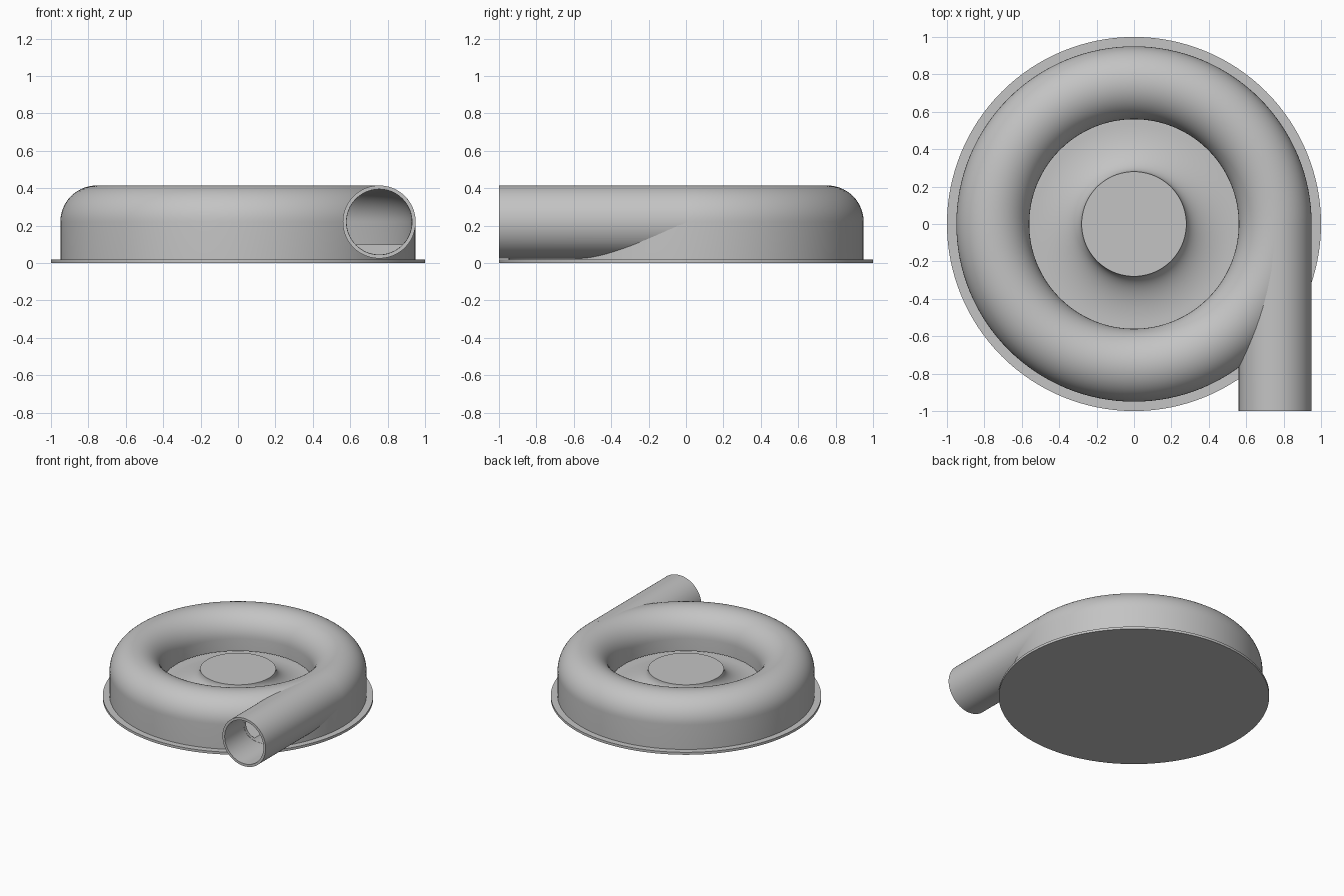
import bpy
from math import sin, cos, pi, radians

cube = bpy.data.objects.get("Cube")
if cube:
    bpy.data.objects.remove(cube, do_unlink=True)

RING, TUBE, WALL, MID = 0.755, 0.195, 0.02, 0.22   # volute radius, tube radius, wall, axis height
BASE, FLOOR, LIP = 0.02, 0.1, 0.12
BORE = TUBE - WALL

metal = bpy.data.materials.new("plain grey metal")
metal.use_nodes = True
grey = (0.55, 0.55, 0.55, 1)
metal.diffuse_color = grey
metal.node_tree.nodes["Principled BSDF"].inputs["Base Color"].default_value = grey


def add_mesh(name, verts, faces):
    mesh = bpy.data.meshes.new(name)
    mesh.from_pydata(verts, [], faces)
    mesh.materials.append(metal)
    obj = bpy.data.objects.new(name, mesh)
    bpy.context.collection.objects.link(obj)
    # make every face point outward
    bpy.context.view_layer.objects.active = obj
    bpy.ops.object.select_all(action='DESELECT')
    obj.select_set(True)
    bpy.ops.object.mode_set(mode='EDIT')
    bpy.ops.mesh.select_all(action='SELECT')
    bpy.ops.mesh.normals_make_consistent(inside=False)
    bpy.ops.object.mode_set(mode='OBJECT')
    return obj


def revolve(name, profile, closed=True, steps=128):
    """Spin (radius, height) points about z; an open profile gets end caps."""
    n = len(profile)
    verts = [(r * cos(2 * pi * s / steps), r * sin(2 * pi * s / steps), z)
             for s in range(steps) for r, z in profile]
    faces = []
    for s in range(steps):
        a, b = s * n, (s + 1) % steps * n
        for i in range(n if closed else n - 1):
            j = (i + 1) % n
            faces.append((a + i, b + i, b + j, a + j))
    if not closed:
        faces.append([s * n for s in range(steps)])
        faces.append([s * n + n - 1 for s in range(steps)])
    return add_mesh(name, verts, faces)


def arc(radius, steps=28):
    """Half circle over the volute axis, from outside to inside."""
    return [(RING + radius * cos(pi * i / steps), MID + radius * sin(pi * i / steps))
            for i in range(steps + 1)]


def lay_along_y(obj):
    """Turn a part spun about z so its height runs along -y on the pipe axis."""
    obj.rotation_euler = (pi / 2, 0, 0)
    obj.location = (RING, 0, MID)
    return obj


def cut(obj, cutter):
    mod = obj.modifiers.new("cut", 'BOOLEAN')
    mod.operation = 'DIFFERENCE'
    mod.solver = 'EXACT'
    mod.object = cutter
    bpy.context.view_layer.objects.active = obj
    bpy.ops.object.modifier_apply(modifier=mod.name)


# Base flange
base = revolve("base_flange", [(1, 0), (1, BASE)], closed=False)

# Volute shell with a straight outer skirt and a short inlet lip
outer, inner = arc(TUBE), arc(BORE)
shell = revolve("volute_shell",
                [(RING + TUBE, BASE)] + outer + [(RING - TUBE, LIP), (RING - BORE, LIP)]
                + inner[::-1] + [(RING + BORE, BASE)])

# Floor plate with the flared hub rising from it
hub_r, hub_z, flare_r = 0.28, 0.235, 0.54
flare = [(flare_r - (flare_r - hub_r) * sin(t), hub_z - (hub_z - FLOOR) * cos(t))
         for t in (pi / 2 * i / 20 for i in range(21))]
hub = revolve("floor_and_hub",
              [(RING + BORE, BASE), (RING + BORE, FLOOR)] + flare, closed=False)

# Outlet pipe leaving the volute at a tangent
pipe = lay_along_y(revolve("outlet_pipe", [(TUBE, 0), (TUBE, 1), (BORE, 1), (BORE, 0)], steps=96))

# Hidden cutters: pipe bore and volute cavity
bore = lay_along_y(revolve("bore_cutter", [(BORE - 0.001, 0), (BORE - 0.001, 1.1)],
                           closed=False, steps=96))
cavity = revolve("cavity_cutter", inner + [(RING - BORE, FLOOR), (RING + BORE, FLOOR)])
bpy.context.view_layer.update()
for part in (shell, hub):
    cut(part, bore)
cut(pipe, cavity)
for helper in (bore, cavity):
    bpy.data.objects.remove(helper, do_unlink=True)

# Smooth shading with crisp edges
for part in (base, shell, hub, pipe):
    bpy.ops.object.select_all(action='DESELECT')
    part.select_set(True)
    bpy.context.view_layer.objects.active = part
    bpy.ops.object.shade_smooth_by_angle(angle=radians(30))
